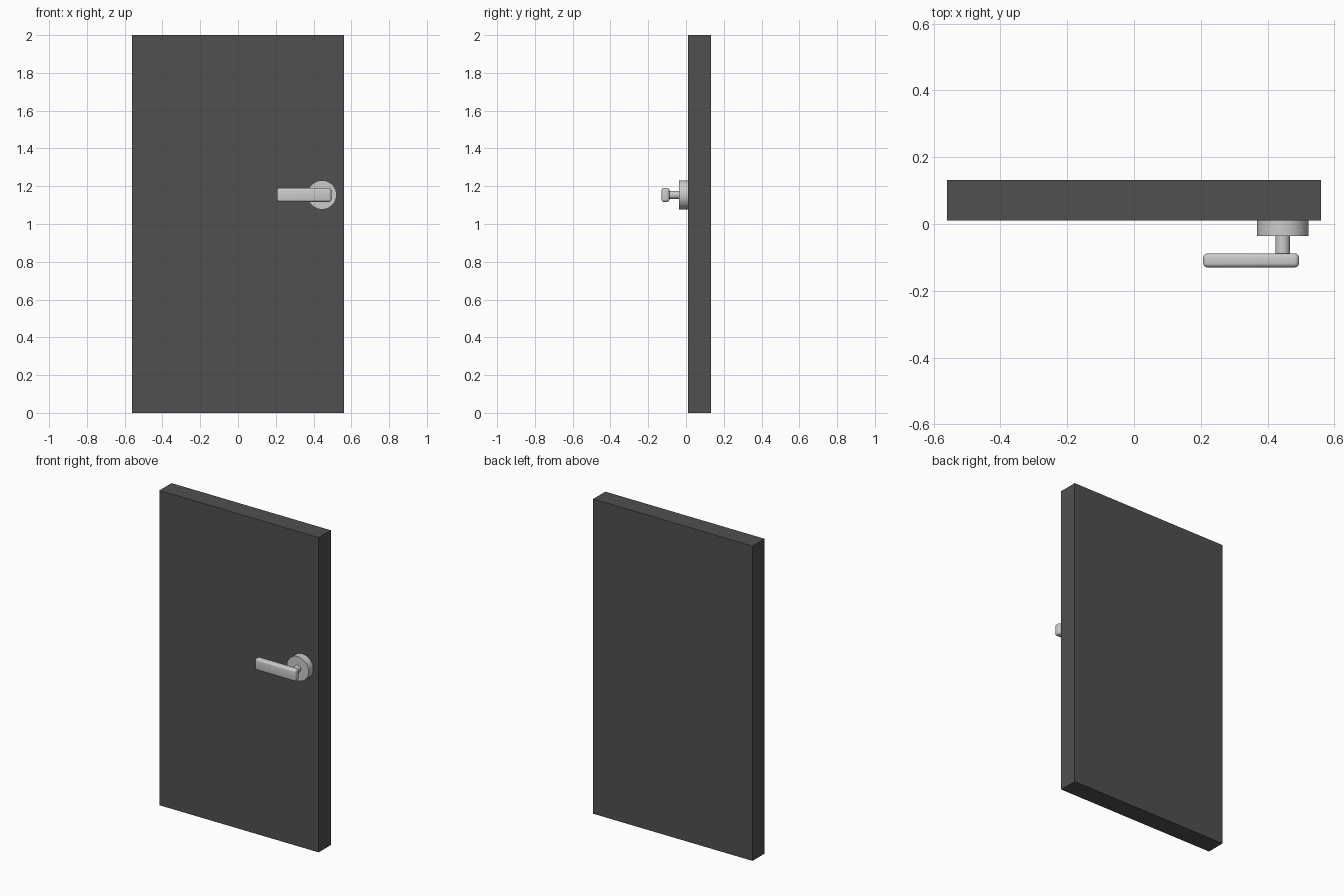
import bpy
import math

if "Cube" in bpy.data.objects:
    bpy.data.objects.remove(bpy.data.objects["Cube"])

HX, HZ = 0.445, 1.154  # handle axis


def box(name, lo, hi, bevel=0.0):
    size = [b - a for a, b in zip(lo, hi)]
    mid = [(a + b) / 2 for a, b in zip(lo, hi)]
    bpy.ops.mesh.primitive_cube_add(size=1, location=mid)
    ob = bpy.context.object
    ob.name = name
    ob.scale = size
    bpy.ops.object.transform_apply(location=False, rotation=False, scale=True)
    if bevel:
        mod = ob.modifiers.new("rounded_edges", 'BEVEL')
        mod.width = bevel
        mod.segments = 4
        bpy.ops.object.modifier_apply(modifier=mod.name)
        bpy.ops.object.shade_smooth_by_angle(angle=math.radians(35))
    return ob


def disc(name, radius, y0, y1):
    # cylinder lying along y on the handle axis
    bpy.ops.mesh.primitive_cylinder_add(
        vertices=48, radius=radius, depth=abs(y1 - y0),
        location=(HX, (y0 + y1) / 2, HZ), rotation=(math.pi / 2, 0, 0))
    ob = bpy.context.object
    ob.name = name
    bpy.ops.object.shade_smooth_by_angle(angle=math.radians(35))
    return ob


# dark door slab
door = box("door_panel", (-0.56, 0.01, 0), (0.56, 0.132, 2))
dark = bpy.data.materials.new("dark_grey")
dark.diffuse_color = (0.08, 0.08, 0.08, 1)
dark.use_nodes = True
dark.node_tree.nodes["Principled BSDF"].inputs["Base Color"].default_value = dark.diffuse_color
door.data.materials.append(dark)

# handle: round backplate, spindle and lever
disc("handle_rose", 0.077, 0.01, -0.036)
disc("handle_spindle", 0.022, -0.036, -0.09)
box("handle_lever", (0.207, -0.13, HZ - 0.037), (0.494, -0.088, HZ + 0.037), 0.013)
